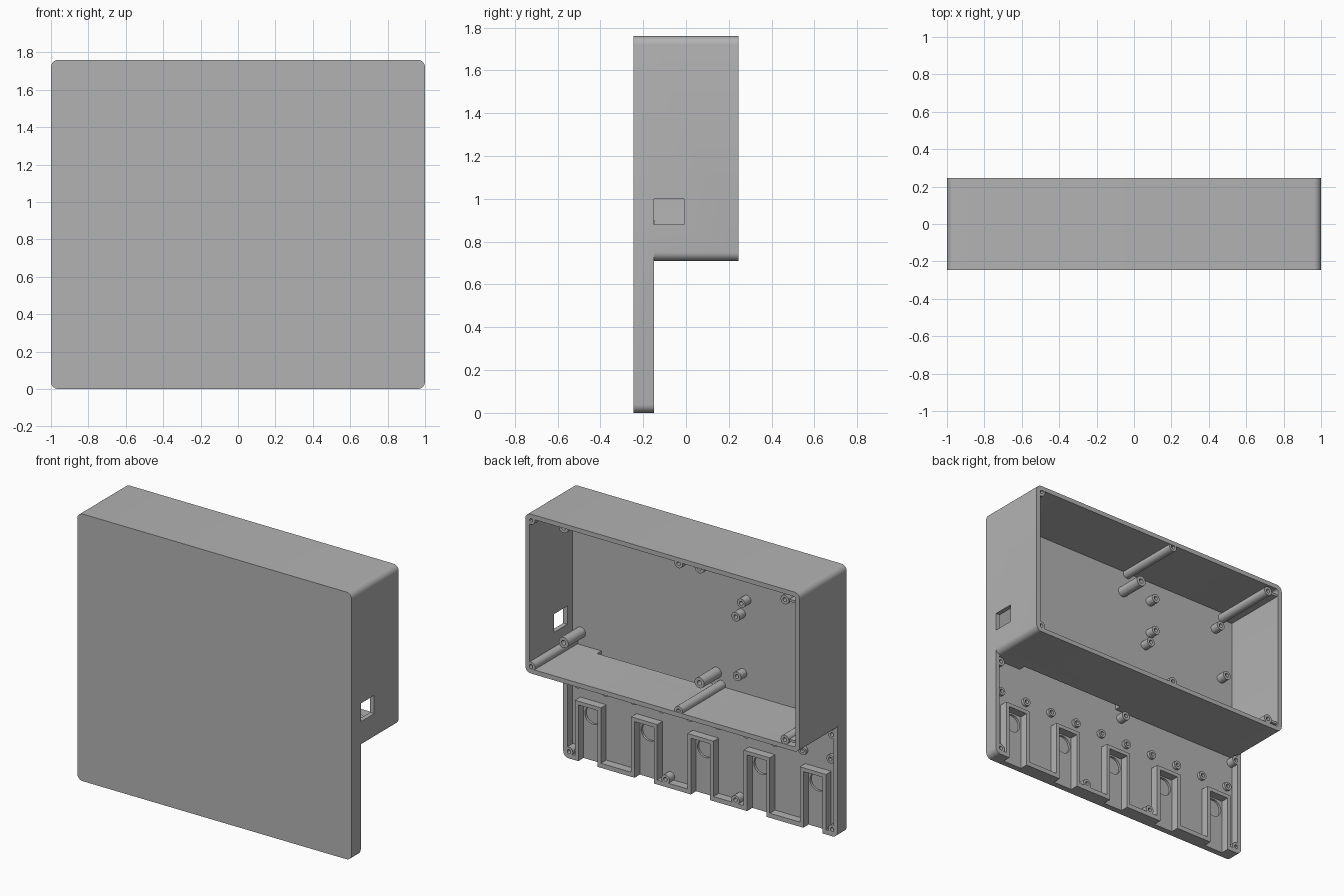
import bpy, bmesh, math

if "Cube" in bpy.data.objects:
    bpy.data.objects.remove(bpy.data.objects["Cube"], do_unlink=True)

grey = bpy.data.materials.new("matte grey plastic")
grey.use_nodes = True
GREY = (0.45, 0.45, 0.45, 1)
grey.diffuse_color = GREY
grey.node_tree.nodes["Principled BSDF"].inputs["Base Color"].default_value = GREY

FRONT, PLATE, RIM, BACK = -0.245, -0.205, -0.15, 0.245
WALL, HEIGHT, SHELF = 0.03, 1.76, 0.71


def finish(name, bm):
    bmesh.ops.recalc_face_normals(bm, faces=bm.faces)
    mesh = bpy.data.meshes.new(name)
    bm.to_mesh(mesh)
    bm.free()
    mesh.materials.append(grey)
    obj = bpy.data.objects.new(name, mesh)
    bpy.context.collection.objects.link(obj)
    return obj


def rounded_slab(bm, x0, x1, y0, y1, z0, z1, r=0, steps=6):
    """Slab with its outline in the xz plane and rounded corners."""
    pts = []
    if r:
        corners = [(x1 - r, z1 - r), (x0 + r, z1 - r), (x0 + r, z0 + r), (x1 - r, z0 + r)]
        for i, (cx, cz) in enumerate(corners):
            for k in range(steps + 1):
                a = math.pi / 2 * (i + k / steps)
                pts.append((cx + r * math.cos(a), cz + r * math.sin(a)))
    else:
        pts = [(x1, z1), (x0, z1), (x0, z0), (x1, z0)]
    loops = [[bm.verts.new((x, y, z)) for x, z in pts] for y in (y0, y1)]
    bm.faces.new(loops[0])
    bm.faces.new(loops[1])
    n = len(pts)
    for i in range(n):
        j = (i + 1) % n
        bm.faces.new((loops[0][i], loops[0][j], loops[1][j], loops[1][i]))


def slab(name, *args):
    bm = bmesh.new()
    rounded_slab(bm, *args)
    return finish(name, bm)


def tube(bm, x, z, y0, y1, r, bore, depth=0.05, n=24):
    """Post along y with a blind screw hole at its rear end."""
    profile = [(r, y0), (r, y1), (bore, y1), (bore, max(y0, y1 - depth))]
    rings = []
    for rad, y in profile:
        rings.append([bm.verts.new((x + rad * math.cos(2 * math.pi * i / n), y,
                                    z + rad * math.sin(2 * math.pi * i / n))) for i in range(n)])
    bm.faces.new(rings[0])
    bm.faces.new(rings[-1])
    for a, b in zip(rings, rings[1:]):
        for i in range(n):
            j = (i + 1) % n
            bm.faces.new((a[i], a[j], b[j], b[i]))


def posts(name, places, y1, r, bore):
    bm = bmesh.new()
    for x, z in places:
        tube(bm, x, z, PLATE - 0.01, y1, r, bore)
    return smooth(finish(name, bm))


def smooth(obj):
    bpy.ops.object.select_all(action="DESELECT")
    obj.select_set(True)
    bpy.context.view_layer.objects.active = obj
    bpy.ops.object.shade_smooth_by_angle(angle=math.radians(35))
    return obj


def combine(obj, tools, operation):
    for tool in tools:
        mod = obj.modifiers.new(tool.name, "BOOLEAN")
        mod.object, mod.operation, mod.solver = tool, operation, "EXACT"
    graph = bpy.context.evaluated_depsgraph_get()
    mesh = bpy.data.meshes.new_from_object(obj.evaluated_get(graph))
    obj.modifiers.clear()
    obj.data = mesh
    for tool in tools:
        bpy.data.objects.remove(tool, do_unlink=True)


# Housing: full-height front tray with the deep box above it
housing = slab("housing", -1, 1, FRONT, RIM, 0, HEIGHT, 0.04)
deep_box = slab("deep_box", -1, 1, FRONT, BACK, SHELF, HEIGHT, 0.04)
combine(housing, [deep_box], "UNION")

# Cavities, side window, cable slot and the openings below each bay
bays = [0.41 * i for i in range(-2, 3)]
inner = 1 - WALL
cutters = [
    slab("deep_cavity", -inner, inner, PLATE, BACK + 0.1, SHELF + WALL, HEIGHT - WALL, 0.015),
    slab("tray_cavity", -inner, inner, PLATE, RIM + 0.1, WALL, SHELF, 0.01),
    slab("side_window", inner - 0.05, 1.1, -0.15, -0.01, 0.88, 1.0),
    slab("cable_slot", -0.02, 0.76, PLATE, -0.16, SHELF - 0.05, SHELF + 0.06),
]
for i, x in enumerate(bays):
    cutters.append(slab(f"bay_opening_{i}", x - 0.07, x + 0.07, PLATE, RIM + 0.1, -0.1, 0.1))
    bm = bmesh.new()
    tube(bm, x, 0.3, PLATE - 0.015, PLATE + 0.015, 0.06, 0.01, 0)
    # solid disc: drop the inner ring so the cutter is a plain cylinder
    bm.free()
    bm = bmesh.new()
    rounded_slab(bm, x - 0.06, x + 0.06, PLATE - 0.015, PLATE + 0.015, 0.24, 0.36, 0.0599)
    cutters.append(finish(f"round_recess_{i}", bm))
combine(housing, cutters, "DIFFERENCE")
smooth(housing)

# Arched frames around the five bays
bm = bmesh.new()
for x in bays:
    for side in (-1, 1):
        a, b = sorted((x + side * 0.07, x + side * 0.095))
        rounded_slab(bm, a, b, PLATE - 0.005, RIM, 0, 0.395)
    rounded_slab(bm, x - 0.07, x + 0.07, PLATE - 0.005, RIM, 0.37, 0.395)
finish("bay_frames", bm)

# Row of low ring bosses above the bays
posts("ring_bosses", [(x + s * 0.1025, 0.485) for x in bays for s in (-1, 1)],
      PLATE + 0.02, 0.028, 0.013)

# Screw posts of the shallow tray
tray_places = [(s * x, z) for s in (-1, 1) for x, z in ((0.96, 0.045), (0.96, 0.67), (0.255, 0.05))]
posts("tray_screw_posts", tray_places + [(-0.06, 0.655)], RIM, 0.03, 0.013)

# Full-depth screw posts of the deep box
posts("box_screw_posts",
      [(0.96, 1.72), (0.96, 0.755), (-0.115, 1.72), (-0.115, 0.75), (-0.89, 1.69), (-0.89, 0.768)],
      BACK - 0.002, 0.03, 0.013)

# Webs tying the offset right-hand posts to the side wall
bm = bmesh.new()
for z in (1.69, 0.768):
    rounded_slab(bm, -inner - 0.01, -0.91, PLATE, BACK - 0.01, z - 0.008, z + 0.008)
finish("post_webs", bm)

# Circuit board standoffs, tall and short
posts("tall_standoffs", [(x, z) for x in (0.91, -0.08) for z in (0.823, 1.58)], -0.025, 0.035, 0.015)
posts("short_standoffs",
      [(-0.3, 1.59), (-0.83, 1.59), (-0.3, 1.36), (-0.26, 1.26), (-0.88, 1.25),
       (-0.27, 0.87), (-0.88, 0.87)],
      -0.145, 0.03, 0.013)
